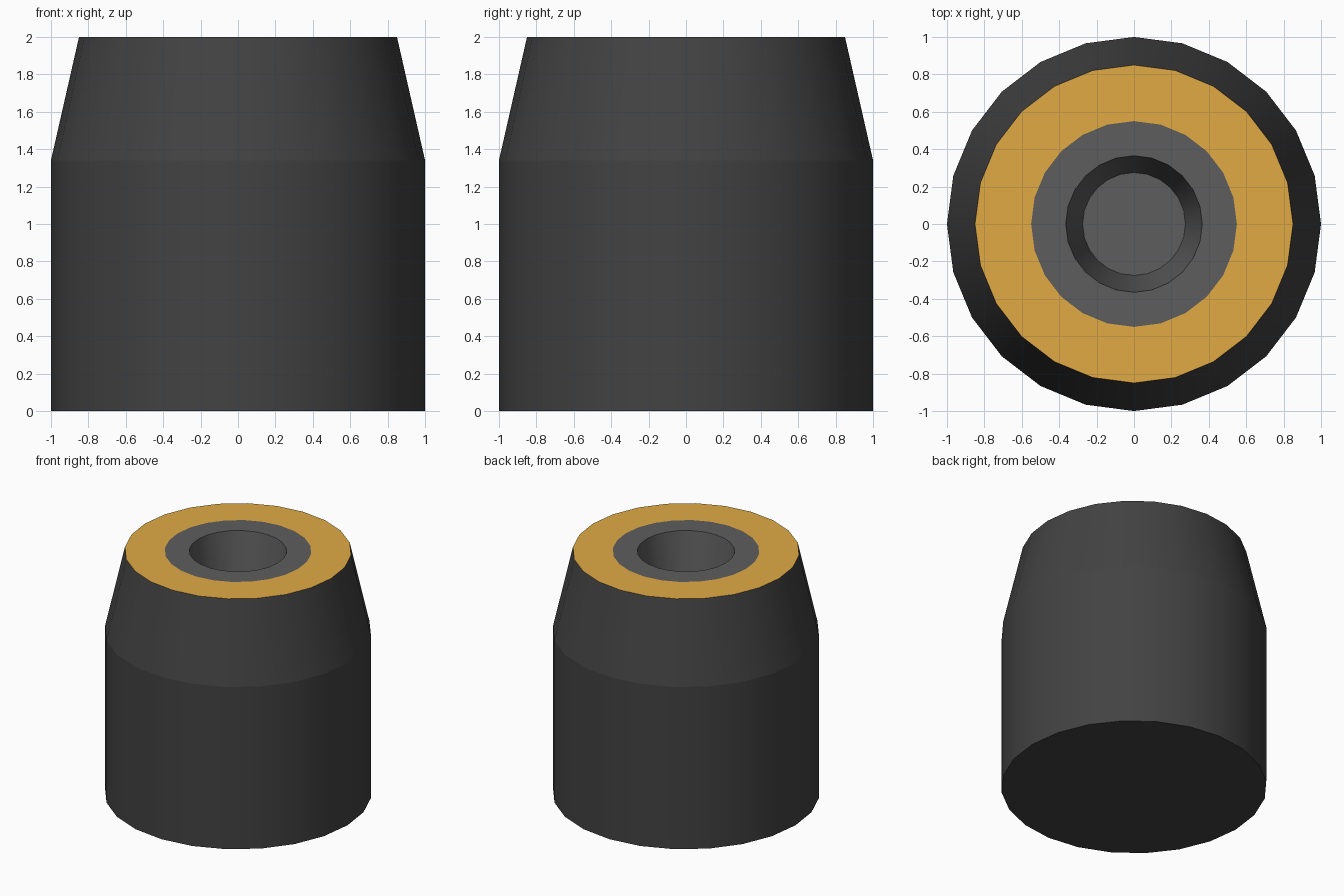
import bpy, bmesh
from math import cos, sin, tau

if "Cube" in bpy.data.objects:
    bpy.data.objects.remove(bpy.data.objects["Cube"])

SIDES = 24


def material(name, rgb):
    m = bpy.data.materials.new(name)
    m.diffuse_color = (*rgb, 1)
    m.use_nodes = True
    m.node_tree.nodes["Principled BSDF"].inputs["Base Color"].default_value = m.diffuse_color
    return m


def lathe(name, profile, mats, bands, cap_first=None, cap_last=None):
    """Spin (radius, z) points; bands gives the material slot of each band."""
    bm = bmesh.new()
    rings = [[bm.verts.new((r * cos(tau * i / SIDES), r * sin(tau * i / SIDES), z))
              for i in range(SIDES)] for r, z in profile]
    for slot, low, high in zip(bands, rings, rings[1:]):
        for i in range(SIDES):
            j = (i + 1) % SIDES
            f = bm.faces.new((low[i], low[j], high[j], high[i]))
            f.material_index = slot
            f.smooth = True
    # Keep every horizontal ring crisp
    for ring in rings:
        for i in range(SIDES):
            e = bm.edges.get((ring[i], ring[(i + 1) % SIDES]))
            e.smooth = False
    if cap_first is not None:
        bm.faces.new(rings[0][::-1]).material_index = cap_first
    if cap_last is not None:
        bm.faces.new(rings[-1]).material_index = cap_last
    mesh = bpy.data.meshes.new(name)
    bm.to_mesh(mesh)
    bm.free()
    for m in mats:
        mesh.materials.append(m)
    ob = bpy.data.objects.new(name, mesh)
    bpy.context.collection.objects.link(ob)
    return ob


dark = material("dark_casing", (0.055, 0.055, 0.055))
gold = material("gold_ring", (0.75, 0.40, 0.06))
grey = material("grey_core", (0.11, 0.11, 0.11))

# Casing with tapered shoulder, flat gold ring, grey ring and tapered socket
lathe("tapered_casing",
      [(1, 0), (1, 1.34), (0.85, 2), (0.55, 2), (0.365, 2), (0.275, 1.4)],
      [dark, gold, grey], [0, 0, 1, 2, 2], cap_first=0, cap_last=2)
